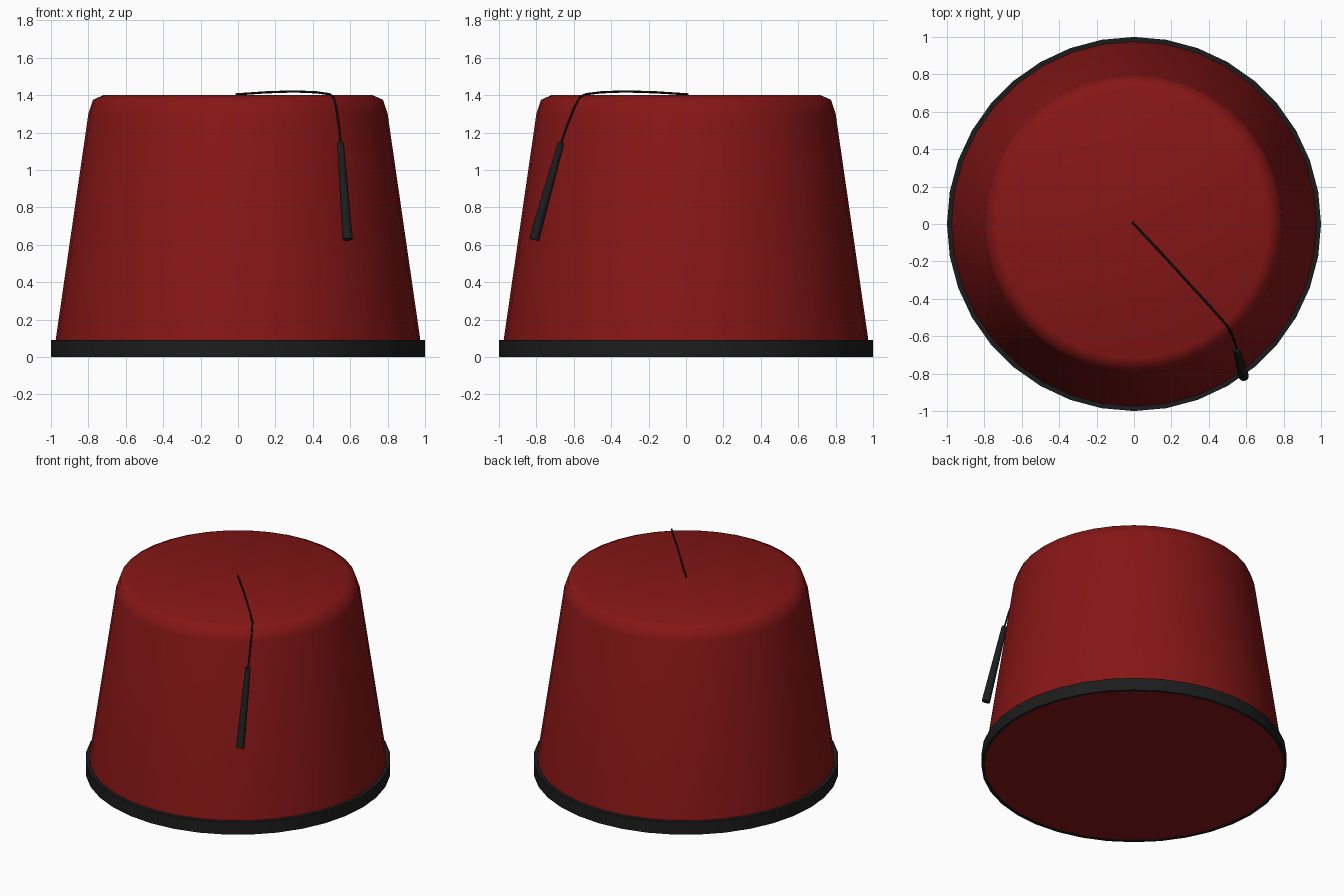
import bpy, bmesh
from math import sin, cos, tau, radians
from mathutils import Vector

if "Cube" in bpy.data.objects:
    bpy.data.objects.remove(bpy.data.objects["Cube"])

SIDES = 36

def material(name, rgb):
    m = bpy.data.materials.new(name)
    m.diffuse_color = (*rgb, 1)
    m.use_nodes = True
    m.node_tree.nodes["Principled BSDF"].inputs["Base Color"].default_value = m.diffuse_color
    return m

red = material("red_felt", (0.24, 0.008, 0.008))
black = material("black_trim", (0.012, 0.012, 0.012))

def finish(name, bm, mat, angle=40):
    bmesh.ops.recalc_face_normals(bm, faces=bm.faces)
    me = bpy.data.meshes.new(name)
    bm.to_mesh(me)
    bm.free()
    me.materials.append(mat)
    ob = bpy.data.objects.new(name, me)
    bpy.context.collection.objects.link(ob)
    bpy.ops.object.select_all(action='DESELECT')
    bpy.context.view_layer.objects.active = ob
    ob.select_set(True)
    bpy.ops.object.shade_smooth_by_angle(angle=radians(angle))
    return ob

def lathe(name, profile, mat, closed=False, angle=40):
    """Revolve (radius, z) points; an open profile gets flat caps."""
    bm = bmesh.new()
    rings = [[bm.verts.new((r * cos(tau * i / SIDES), r * sin(tau * i / SIDES), z))
              for i in range(SIDES)] for r, z in profile]
    pairs = list(zip(rings, rings[1:]))
    if closed:
        pairs.append((rings[-1], rings[0]))
    else:
        bm.faces.new(rings[0])
        bm.faces.new(rings[-1])
    for a, b in pairs:
        for i in range(SIDES):
            j = (i + 1) % SIDES
            bm.faces.new((a[i], a[j], b[j], b[i]))
    return finish(name, bm, mat, angle)

def tube(name, points, radii, sides, mat):
    """Sweep a round section along points, with flat ends."""
    bm = bmesh.new()
    pts = [Vector(p) for p in points]
    rings = []
    for k, p in enumerate(pts):
        t = (pts[min(k + 1, len(pts) - 1)] - pts[max(k - 1, 0)]).normalized()
        u = t.cross(Vector((0.8, 0.6, 0))).normalized()
        v = t.cross(u)
        rings.append([bm.verts.new(p + radii[k] * (u * cos(tau * i / sides) + v * sin(tau * i / sides)))
                      for i in range(sides)])
    bm.faces.new(rings[0])
    bm.faces.new(rings[-1])
    for a, b in zip(rings, rings[1:]):
        for i in range(sides):
            j = (i + 1) % sides
            bm.faces.new((a[i], a[j], b[j], b[i]))
    return finish(name, bm, mat)

# Tapered felt body with a chamfered crown
lathe("hat_body", [(0.985, 0.003), (0.975, 0.09), (0.80, 1.30), (0.775, 1.375), (0.72, 1.40)],
      red, angle=60)

# Trim band around the brim
lathe("brim_band", [(1.0, 0), (1.0, 0.09), (0.97, 0.09), (0.98, 0)], black, closed=True)

# Thin cord from the crown centre over the edge
cord = [(-0.01, 0.01, 1.404), (0.15, -0.16, 1.415), (0.30, -0.325, 1.42), (0.42, -0.455, 1.415),
        (0.49, -0.535, 1.405), (0.51, -0.565, 1.392), (0.525, -0.595, 1.34),
        (0.54, -0.635, 1.24), (0.55, -0.672, 1.13)]
tube("tassel_cord", cord, [0.006] * len(cord), 8, black)

# Hanging tassel, wider at the bottom
tube("tassel", [(0.548, -0.668, 1.145), (0.586, -0.812, 0.628)], [0.018, 0.028], 16, black)
